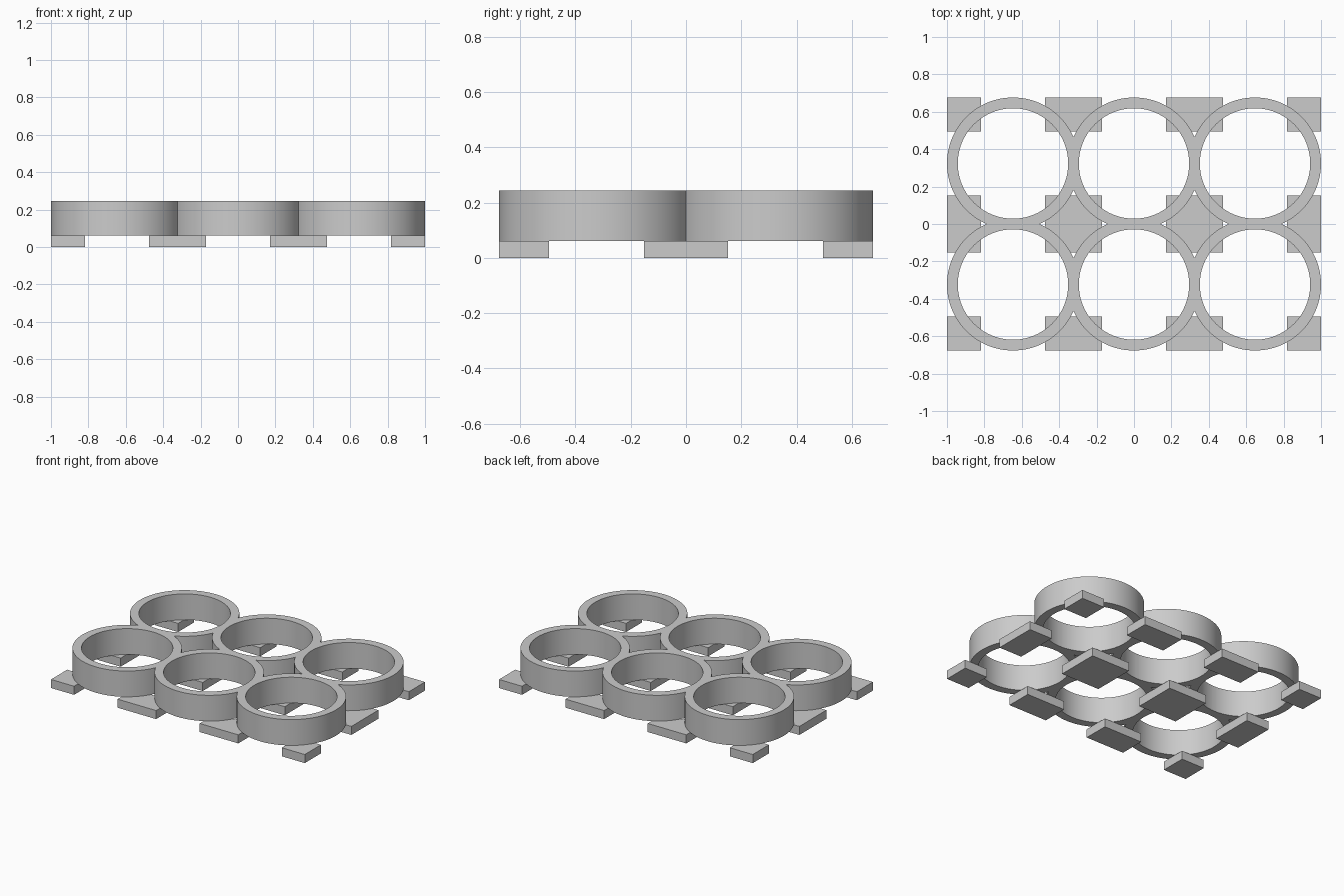
import bpy
import bmesh
from mathutils import Matrix, Vector

if "Cube" in bpy.data.objects:
    bpy.data.objects.remove(bpy.data.objects["Cube"], do_unlink=True)

PITCH, OUTER, INNER = 0.647, 0.353, 0.295
FOOT_TOP, TOP = 0.061, 0.245
HALF_X, HALF_Y = PITCH + OUTER, PITCH / 2 + OUTER
FOOT = 0.152
CENTRES = [(i * PITCH, j * PITCH / 2) for i in (-1, 0, 1) for j in (-1, 1)]

grey = bpy.data.materials.new("plain grey")
grey.use_nodes = True
colour = (0.6, 0.6, 0.6, 1)
grey.diffuse_color = colour
grey.node_tree.nodes["Principled BSDF"].inputs["Base Color"].default_value = colour


def finish(name, bm):
    mesh = bpy.data.meshes.new(name)
    bm.to_mesh(mesh)
    bm.free()
    mesh.materials.append(grey)
    obj = bpy.data.objects.new(name, mesh)
    bpy.context.collection.objects.link(obj)
    return obj


def cylinder(name, x, y, radius, low, high):
    bm = bmesh.new()
    bmesh.ops.create_cone(bm, cap_ends=True, segments=96, radius1=radius,
                          radius2=radius, depth=high - low,
                          matrix=Matrix.Translation((x, y, (low + high) / 2)))
    return finish(name, bm)


def block(name, x0, x1, y0, y1):
    bm = bmesh.new()
    size = Vector((x1 - x0, y1 - y0, FOOT_TOP))
    centre = Vector((x0 + x1, y0 + y1, FOOT_TOP)) / 2
    bmesh.ops.create_cube(bm, size=1, matrix=Matrix.LocRotScale(centre, None, size))
    return finish(name, bm)


def combine(target, helper, operation):
    helper.hide_render = True
    mod = target.modifiers.new("combine", "BOOLEAN")
    mod.operation, mod.solver, mod.object = operation, "EXACT", helper
    bpy.context.view_layer.objects.active = target
    bpy.ops.object.modifier_apply(modifier=mod.name)
    bpy.data.objects.remove(helper, do_unlink=True)


# Six merged rings: join the outer cylinders, then bore every hole
rings = cylinder("holder_rings", *CENTRES[0], OUTER, FOOT_TOP, TOP)
for x, y in CENTRES[1:]:
    combine(rings, cylinder("ring_helper", x, y, OUTER, FOOT_TOP, TOP), "UNION")
for x, y in CENTRES:
    combine(rings, cylinder("hole_cutter", x, y, INNER, 0, TOP * 2), "DIFFERENCE")
bpy.ops.object.select_all(action="DESELECT")
rings.select_set(True)
bpy.context.view_layer.objects.active = rings
bpy.ops.object.shade_smooth_by_angle()

# Flat feet under the ring junctions, trimmed at the outer border
for i in range(4):
    for j in range(3):
        x, y = (i - 1.5) * PITCH, (j - 1) * PITCH
        block(f"foot_{i + 1}_{j + 1}",
              max(x - FOOT, -HALF_X), min(x + FOOT, HALF_X),
              max(y - FOOT, -HALF_Y), min(y + FOOT, HALF_Y))
